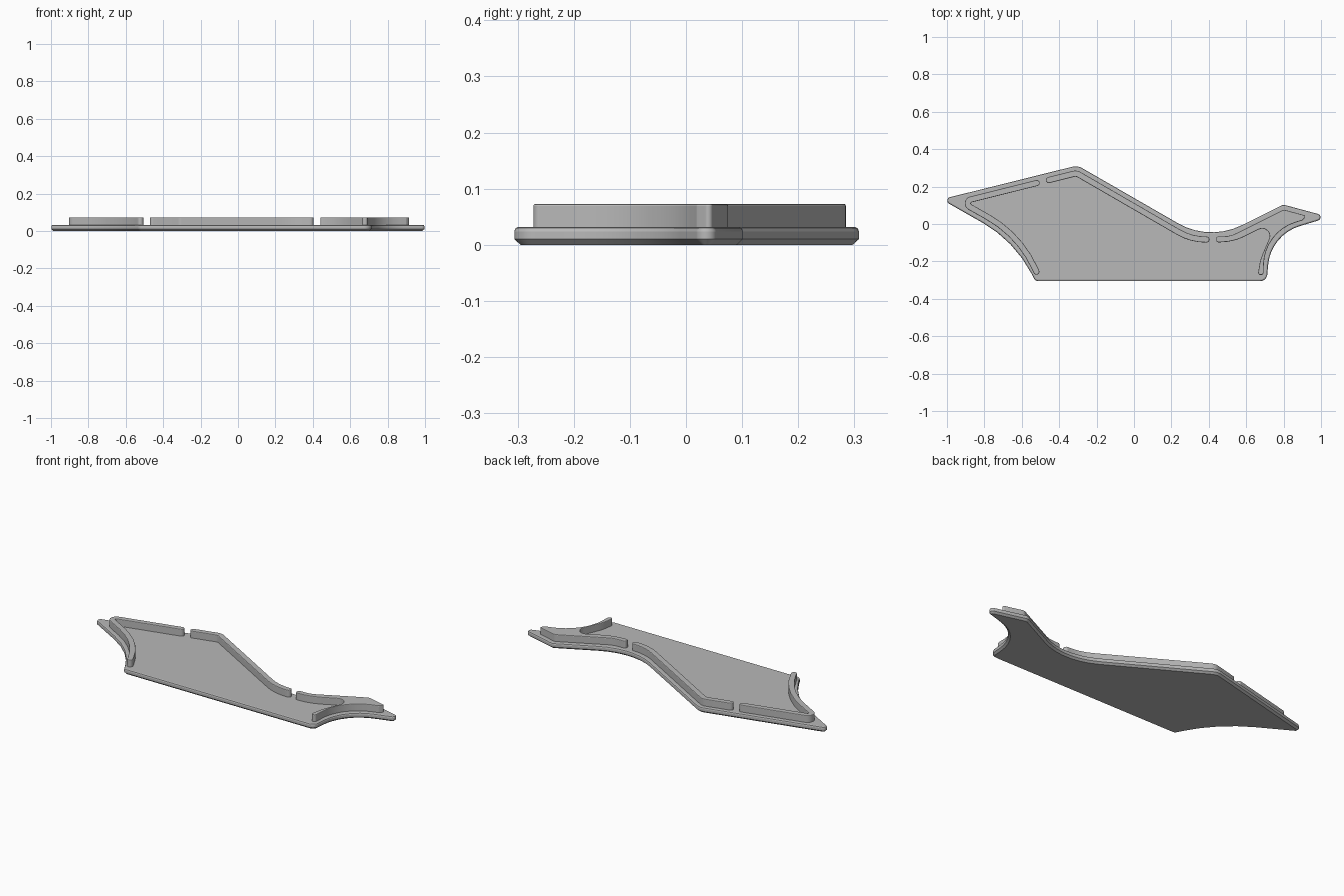
import bpy, bmesh, math
from mathutils import Vector

cube = bpy.data.objects.get("Cube")
if cube:
    bpy.data.objects.remove(cube, do_unlink=True)

grey = bpy.data.materials.new("light_grey")
grey.use_nodes = True
grey.diffuse_color = (0.48, 0.48, 0.48, 1)
grey.node_tree.nodes["Principled BSDF"].inputs["Base Color"].default_value = grey.diffuse_color


def fillet(corners, closed=True):
    """Turn (x, y, radius) corners into points with rounded corners."""
    pts, n = [], len(corners)
    for i, (x, y, r) in enumerate(corners):
        p = Vector((x, y))
        if r == 0 or (not closed and i in (0, n - 1)):
            pts.append(p)
            continue
        a = (Vector(corners[i - 1][:2]) - p).normalized()
        b = (Vector(corners[(i + 1) % n][:2]) - p).normalized()
        half = a.angle(b) / 2
        centre = p + (a + b).normalized() * (r / math.sin(half))
        start = p + a * (r / math.tan(half)) - centre
        sweep = start.angle_signed(p + b * (r / math.tan(half)) - centre)
        steps = max(3, math.ceil(abs(sweep) / math.radians(9)))
        for k in range(steps + 1):
            t = -sweep * k / steps
            c, s = math.cos(t), math.sin(t)
            pts.append(centre + Vector((c * start.x - s * start.y, s * start.x + c * start.y)))
    return pts


def left_normal(pts, i, closed):
    """Mitred left-hand normal of a path at one point."""
    n = len(pts)
    back = pts[i] - pts[i - 1] if closed or i > 0 else pts[1] - pts[0]
    ahead = pts[(i + 1) % n] - pts[i] if closed or i < n - 1 else back
    d = (back.normalized() + ahead.normalized()).normalized()
    return Vector((-d.y, d.x)) / max(0.6, d.dot(ahead.normalized()))


def ribbon(corners, width):
    """Outline of a strip along a path, with round ends."""
    path = fillet(corners, closed=False)
    h, n = width / 2, len(path)
    normals = [left_normal(path, i, False) for i in range(n)]

    def cap(p, side):
        along = Vector((side.y, -side.x))
        return [p + side * h * math.cos(t) + along * h * math.sin(t)
                for t in (math.pi * k / 10 for k in range(1, 10))]

    left = [p + q * h for p, q in zip(path, normals)]
    right = [p - q * h for p, q in zip(path, normals)]
    return left + cap(path[-1], normals[-1]) + right[::-1] + cap(path[0], -normals[0])


def plate(name, pts, rings):
    """Stack rings of (height, inset) over an outline and close both ends."""
    area = sum(pts[i - 1].cross(pts[i]) for i in range(len(pts)))
    if area < 0:
        pts = pts[::-1]
    n = len(pts)
    normals = [left_normal(pts, i, True) for i in range(n)]
    bm = bmesh.new()
    loops = [[bm.verts.new((*(p + q * inset), z)) for p, q in zip(pts, normals)]
             for z, inset in rings]
    for low, high in zip(loops, loops[1:]):
        for i in range(n):
            j = (i + 1) % n
            bm.faces.new((low[i], low[j], high[j], high[i]))
    bm.faces.new(loops[0][::-1])
    bm.faces.new(loops[-1])
    mesh = bpy.data.meshes.new(name)
    bm.to_mesh(mesh)
    bm.free()
    mesh.materials.append(grey)
    obj = bpy.data.objects.new(name, mesh)
    bpy.context.collection.objects.link(obj)
    bpy.ops.object.select_all(action='DESELECT')
    obj.select_set(True)
    bpy.context.view_layer.objects.active = obj
    bpy.ops.object.shade_smooth_by_angle(angle=math.radians(20))


# Base plate with chamfered underside and softened top rim
base = [(-0.302, 0.313, 0.07), (-1.03, 0.132, 0.019), (-0.64, -0.09, 0.66),
        (-0.527, -0.306, 0.03), (0.71, -0.306, 0.04), (0.73, -0.058, 0.24),
        (1.046, 0.037, 0.0185), (0.7975, 0.104, 0.04), (0.4035, -0.093, 0.36)]
plate("base_plate", fillet(base),
      [(0, 0.011), (0.01, 0), (0.024, 0), (0.0297, 0.0023), (0.032, 0.008)])

# Raised rim walls
wall = [(0.03, 0), (0.069, 0), (0.0718, 0.0012), (0.073, 0.004)]
left_path = [(-0.52, 0.219, 0), (-0.925, 0.118, 0.022), (-0.61, -0.06, 0.6), (-0.522, -0.255, 0)]
middle_path = [(-0.455, 0.235, 0), (-0.308, 0.272, 0.04), (0.306, -0.083, 0.29), (0.387, -0.083, 0)]
plate("right_side_rim", ribbon(left_path, 0.032), wall)
plate("middle_rim", ribbon(middle_path, 0.032), wall)

# Rim that widens into a solid pad at the pointed end
pad = [(0.44, -0.066, 0.012), (0.514, -0.066, 0.14), (0.80, 0.077, 0.03), (0.922, 0.044, 0.008),
       (0.90, 0.019, 0.008), (0.70, -0.041, 0.24), (0.692, -0.272, 0.012),
       (0.662, -0.272, 0.012), (0.675, -0.19, 0.25), (0.765, 0.02, 0.04),
       (0.53, -0.098, 0.3), (0.44, -0.098, 0.012)]
plate("left_side_rim", fillet(pad), wall)
